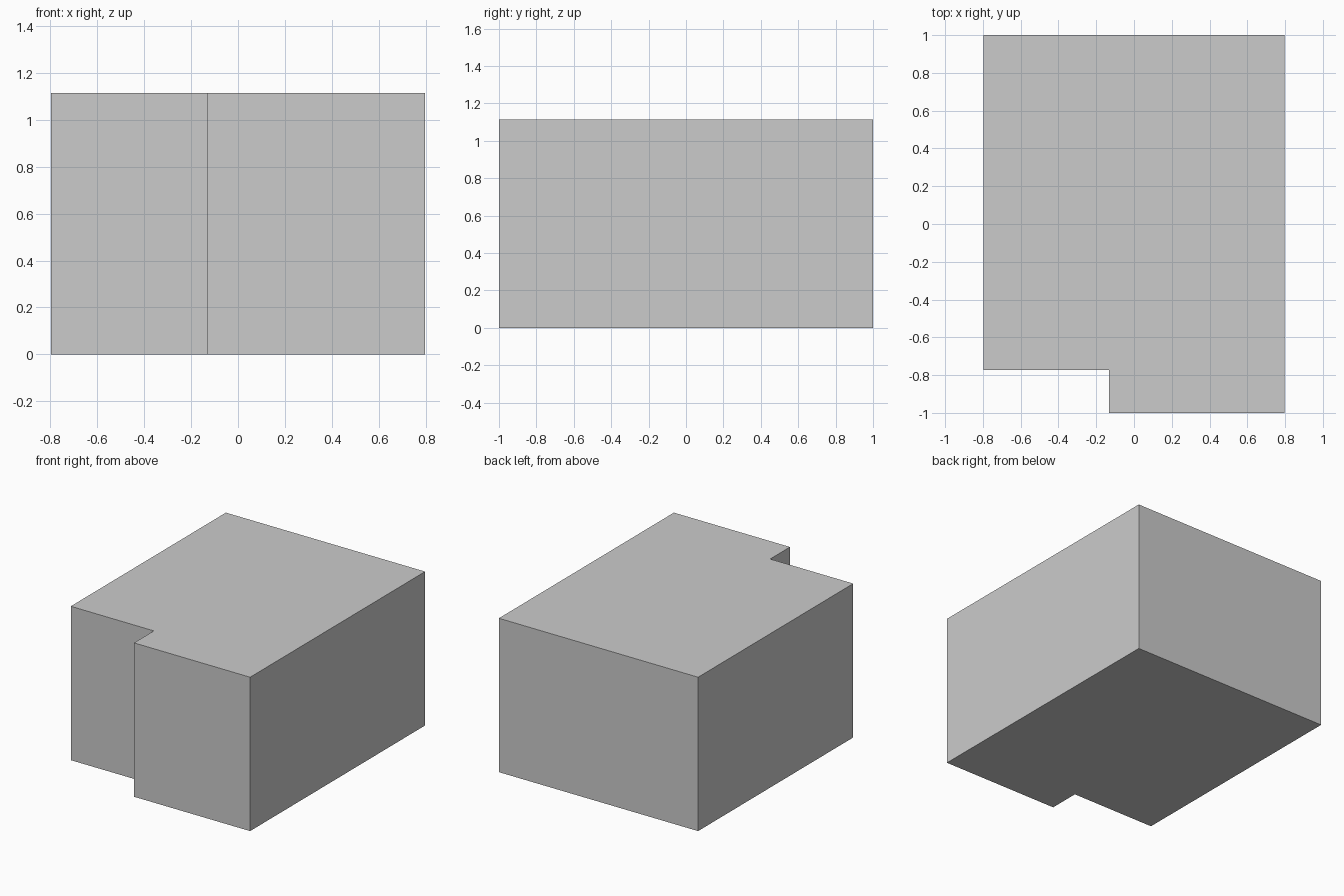
import bpy, bmesh

if "Cube" in bpy.data.objects:
    bpy.data.objects.remove(bpy.data.objects["Cube"])

HEIGHT = 1.113
HALF_X = 0.797

# Footprint: rectangle with a shallow notch at the front left corner
footprint = [
    (-HALF_X, 1.0), (-HALF_X, -0.773), (-0.132, -0.773),
    (-0.132, -1.0), (HALF_X, -1.0), (HALF_X, 1.0),
]

# Solid block: footprint face extruded straight up
bm = bmesh.new()
base = bm.faces.new([bm.verts.new((x, y, 0)) for x, y in footprint])
result = bmesh.ops.extrude_face_region(bm, geom=[base], use_keep_orig=True)
top = [g for g in result["geom"] if isinstance(g, bmesh.types.BMVert)]
bmesh.ops.translate(bm, verts=top, vec=(0, 0, HEIGHT))
bmesh.ops.recalc_face_normals(bm, faces=bm.faces)

mesh = bpy.data.meshes.new("notched_block")
bm.to_mesh(mesh)
bm.free()
block = bpy.data.objects.new("notched_block", mesh)
bpy.context.collection.objects.link(block)
